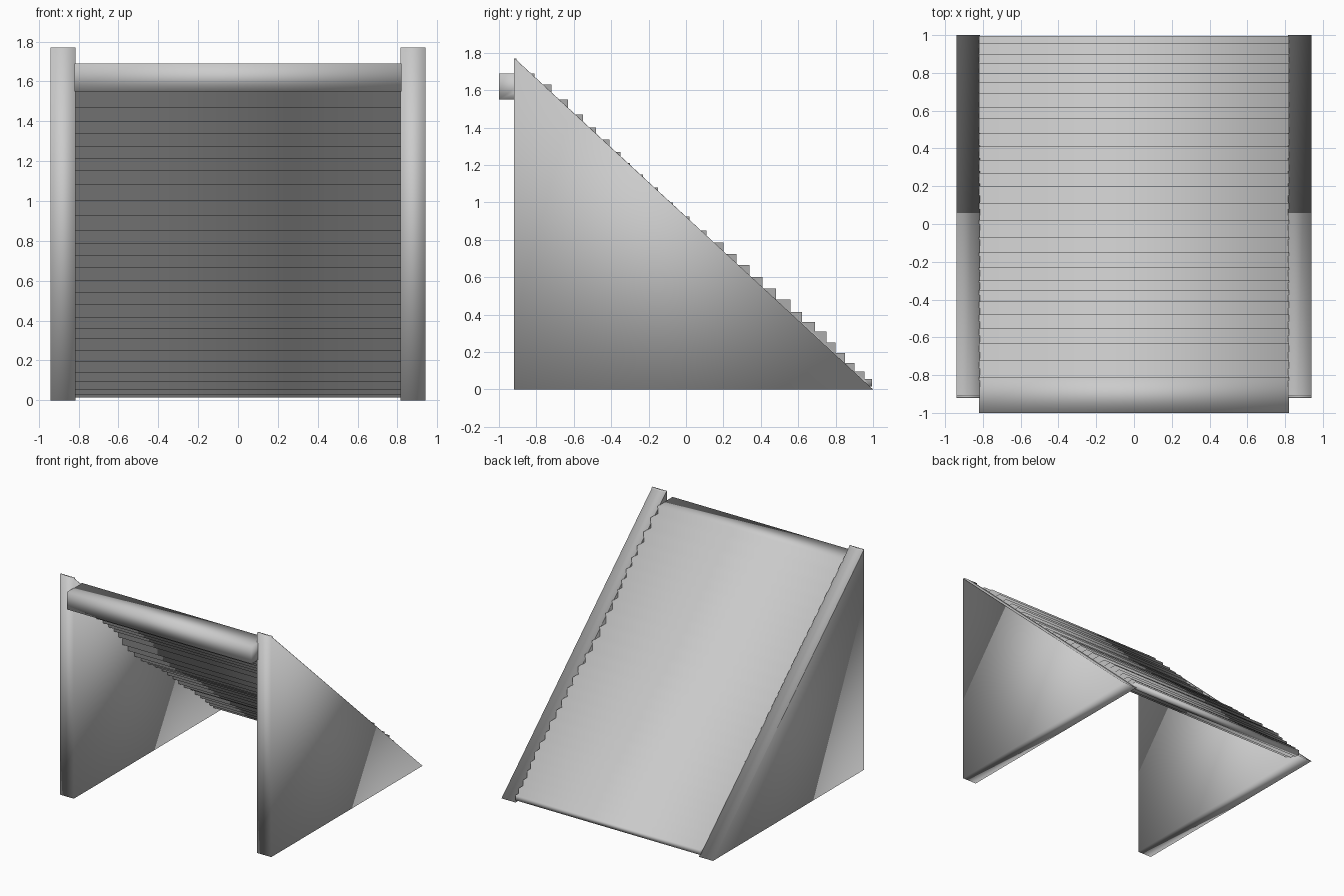
import bpy, bmesh

if "Cube" in bpy.data.objects:
    bpy.data.objects.remove(bpy.data.objects["Cube"])


def extrude_profile(name, profile, x0, x1):
    """Extrude a closed (y, z) outline along x, smooth shaded."""
    bm = bmesh.new()
    face = bm.faces.new([bm.verts.new((x0, y, z)) for y, z in profile])
    ext = bmesh.ops.extrude_face_region(bm, geom=[face])
    moved = [g for g in ext["geom"] if isinstance(g, bmesh.types.BMVert)]
    bmesh.ops.translate(bm, verts=moved, vec=(x1 - x0, 0, 0))
    bmesh.ops.recalc_face_normals(bm, faces=bm.faces)
    for f in bm.faces:
        f.smooth = True
    mesh = bpy.data.meshes.new(name)
    bm.to_mesh(mesh)
    bm.free()
    obj = bpy.data.objects.new(name, mesh)
    bpy.context.collection.objects.link(obj)
    return obj


# Triangular side walls
wall = [(-0.92, 0), (1, 0), (-0.905, 1.76), (-0.905, 1.77), (-0.92, 1.77)]
extrude_profile("left_wall", wall, -0.94, -0.815)
extrude_profile("right_wall", wall, 0.815, 0.94)

# Stair flight: back edge and top height of every tread
back = [-.81, -.72, -.63, -.55, -.48, -.41, -.35, -.30, -.23, -.15, -.07, .02, .11, .20,
        .27, .34, .41, .48, .56, .62, .69, .75, .80, .85, .90, .955, .995]
top = [1.69, 1.63, 1.55, 1.47, 1.40, 1.335, 1.27, 1.21, 1.15, 1.08, 1.0, .925, .85, .785,
       .725, .665, .60, .54, .48, .415, .36, .31, .25, .195, .14, .095, .055]
# The underside is stepped at the same places, two risers lower
front = [-1.0] + back[:-1]
bottom = top[2:] + [.03, .015]

outline = [(front[0], top[0])]
for i, (y, z) in enumerate(zip(back, top)):
    outline += [(y, z), (y, top[i + 1] if i + 1 < len(top) else bottom[-1])]
for i in range(len(front) - 1, -1, -1):
    outline.append((front[i], bottom[i]))
    if i:
        outline.append((front[i], bottom[i - 1]))
extrude_profile("stair_steps", outline, -0.82, 0.82)
